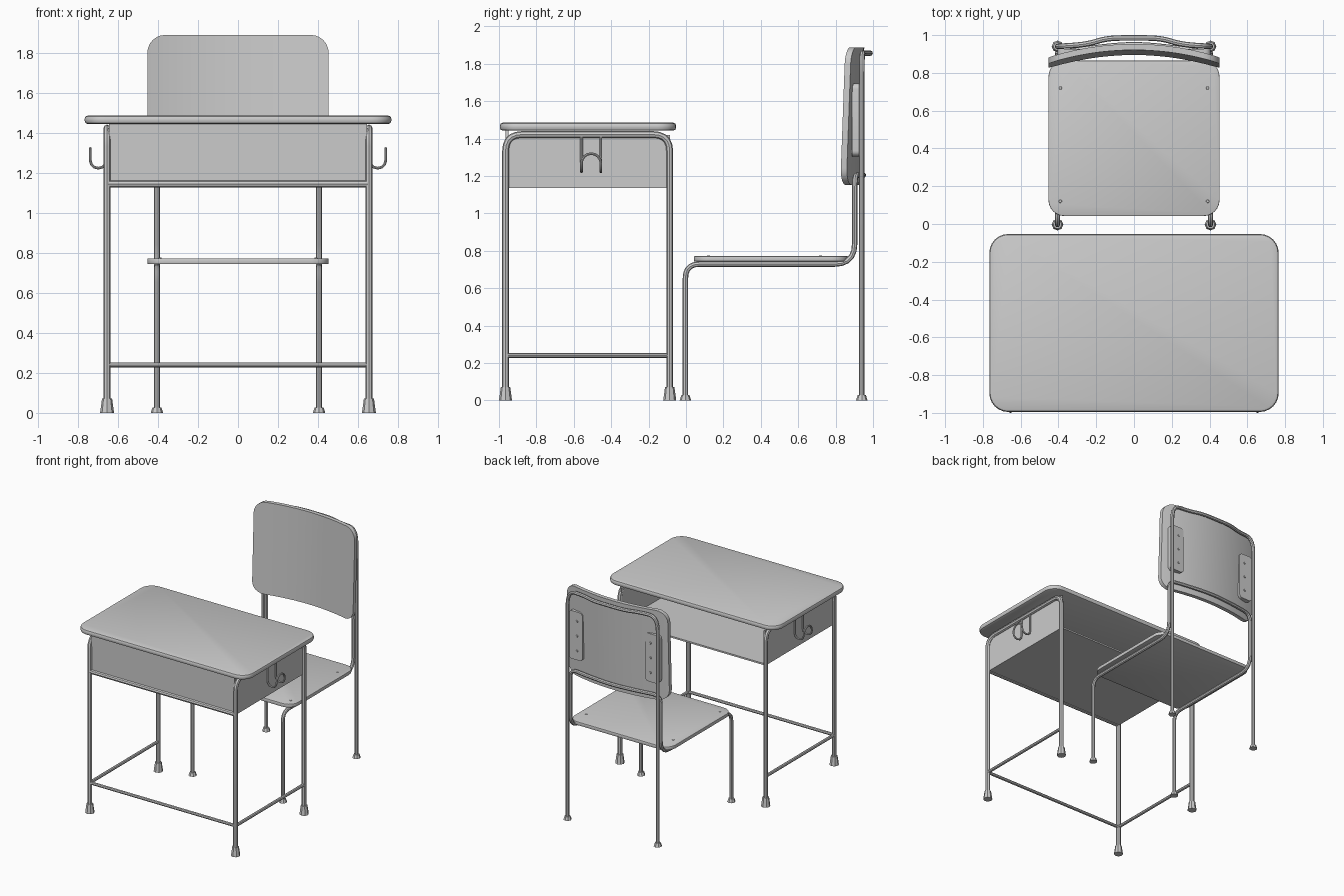
import bpy, bmesh, math
from mathutils import Vector as V

if "Cube" in bpy.data.objects:
    bpy.data.objects.remove(bpy.data.objects["Cube"])


def finish(ob, angle=30):
    bpy.ops.object.select_all(action='DESELECT')
    ob.select_set(True)
    bpy.context.view_layer.objects.active = ob
    if ob.type == 'CURVE':
        bpy.ops.object.convert(target='MESH')
    bpy.ops.object.shade_smooth_by_angle(angle=math.radians(angle))
    return bpy.context.object


def from_bmesh(name, bm):
    bmesh.ops.recalc_face_normals(bm, faces=bm.faces)
    me = bpy.data.meshes.new(name)
    bm.to_mesh(me)
    bm.free()
    ob = bpy.data.objects.new(name, me)
    bpy.context.collection.objects.link(ob)
    return finish(ob)


def fillet(pts, radii, n=5):
    """Round the inner corners of a path with quadratic arcs."""
    pts = [V(p) for p in pts]
    out = [pts[0]]
    for a, p, b, r in zip(pts, pts[1:], pts[2:], radii):
        r1, r2 = min(r, (a - p).length * .48), min(r, (b - p).length * .48)
        s, e = p + (a - p).normalized() * r1, p + (b - p).normalized() * r2
        for i in range(n + 1):
            t = i / n
            out.append(s * (1 - t) ** 2 + p * 2 * t * (1 - t) + e * t * t)
    return out + [pts[-1]]


def tube(name, pts, radius):
    """Eight-sided tube along a path."""
    cu = bpy.data.curves.new(name, 'CURVE')
    cu.dimensions = '3D'
    cu.bevel_depth, cu.bevel_resolution, cu.use_fill_caps = radius, 2, True
    sp = cu.splines.new('POLY')
    sp.points.add(len(pts) - 1)
    for q, p in zip(sp.points, pts):
        q.co = (*p, 1)
    ob = bpy.data.objects.new(name, cu)
    bpy.context.collection.objects.link(ob)
    return finish(ob)


def box(name, lo, hi):
    bm = bmesh.new()
    bmesh.ops.create_cube(bm, size=1)
    for v in bm.verts:
        v.co = [(a + b) / 2 + c * (b - a) for a, b, c in zip(lo, hi, v.co)]
    return from_bmesh(name, bm)


def board(name, x, y, z, r, bevel, axis='z'):
    """Rounded-corner board; x, y, z are (min, max) ranges."""
    u, w, t = (x, y, z) if axis == 'z' else (x, z, y)
    bm = bmesh.new()
    ring = []
    for cx, cy, start in ((u[1] - r, w[1] - r, 0), (u[0] + r, w[1] - r, 90),
                          (u[0] + r, w[0] + r, 180), (u[1] - r, w[0] + r, 270)):
        for i in range(7):
            a = math.radians(start + i * 15)
            p, q = cx + r * math.cos(a), cy + r * math.sin(a)
            ring.append(bm.verts.new((p, q, t[0]) if axis == 'z' else (p, t[0], q)))
    face = bm.faces.new(ring)
    ext = bmesh.ops.extrude_face_region(bm, geom=[face])['geom']
    d = V((0, 0, t[1] - t[0])) if axis == 'z' else V((0, t[1] - t[0], 0))
    bmesh.ops.translate(bm, vec=d, verts=[g for g in ext if isinstance(g, bmesh.types.BMVert)])
    if bevel:
        rims = [e for e in bm.edges if any(len(f.verts) > 4 for f in e.link_faces)]
        bmesh.ops.bevel(bm, geom=rims, offset=bevel, segments=2, profile=.5, affect='EDGES')
    return from_bmesh(name, bm)


def cone(name, loc, r1, r2, h, sides=8):
    bm = bmesh.new()
    bmesh.ops.create_cone(bm, cap_ends=True, segments=sides, radius1=r1, radius2=r2, depth=h)
    bmesh.ops.translate(bm, vec=(loc[0], loc[1], loc[2] + h / 2), verts=bm.verts)
    return from_bmesh(name, bm)


# ---- Desk ----
board('desk_top', (-.766, .766), (-.995, -.053), (1.443, 1.485), .1, .015)
FRONT, BACK, LEG_X = -.965, -.087, .654

# tray: floor, front panel and the rail under it
box('tray_floor', (-.645, -.95, 1.135), (.645, -.09, 1.148))
box('tray_front_panel', (-.645, -.965, 1.14), (.645, -.95, 1.443))
tube('tray_front_rail', [(-.65, FRONT, 1.143), (.65, FRONT, 1.143)], .017)
tube('front_stretcher', [(-LEG_X, FRONT, .24), (LEG_X, FRONT, .24)], .0125)

for s, side in ((-1, 'left'), (1, 'right')):
    x = s * LEG_X
    # inverted U leg frame
    tube(side + '_leg_frame',
         fillet([(x, FRONT, .02), (x, FRONT, 1.422), (x, BACK, 1.422), (x, BACK, .02)], [.09, .09]), .018)
    tube(side + '_stretcher', [(x, FRONT, .24), (x, BACK, .24)], .0125)
    box(side + '_tray_panel', (min(s * .638, s * .65), -.955, 1.135), (max(s * .638, s * .65), -.085, 1.42))
    for y, end in ((FRONT, 'front'), (BACK, 'back')):
        cone(f'{side}_{end}_desk_foot', (x, y, 0), .035, .025, .072)
    # double bag hook: two J wires joined by an arch
    yc, hw = -.507, .052
    j = [(.04 * math.cos(a), .04 * math.sin(a)) for a in (math.pi * (1 + i / 6) for i in range(7))]
    near = [(s * .658, yc - hw, 1.42)] + [(s * (.698 + dx), yc - hw, 1.262 + dz) for dx, dz in j]
    arch = [(s * .738, yc - hw * math.cos(a), 1.268 + .052 * math.sin(a))
            for a in (math.pi * i / 8 for i in range(9))]
    far = [(p[0], 2 * yc - p[1], p[2]) for p in reversed(near)]
    tube(side + '_bag_hook', near + arch + far, .007)

# ---- Chair ----
board('seat', (-.453, .453), (.042, .865), (.743, .772), .085, .005)
CX, REAR = .405, .94

# inner frame: front legs, seat rails, uprights and lower back rail in one tube
half = [(CX, -.003, .01), (CX, -.003, .729), (CX, .902, .729), (CX, .902, 1.205), (.24, .93, 1.205)]
radii = [.075, .11, .07, .1]
mirror = [(-x, y, z) for x, y, z in reversed(half)]
tube('seat_frame', fillet(half + [(0, .955, 1.205)] + mirror, radii + [.15] + radii[::-1]), .0145)

# outer frame: rear legs and top back rail in one tube
half = [(CX, REAR, .01), (CX, REAR, 1.857), (.25, .95, 1.857), (.14, .985, 1.857)]
radii = [.12, .08, .08]
mirror = [(-x, y, z) for x, y, z in reversed(half)]
tube('back_frame', fillet(half + mirror, radii + radii[::-1]), .0145)

# curved, slightly reclined backrest built from vertical columns
W, Z0, Z1, R, T = .453, 1.153, 1.888, .09, .032
xs = [W - R + R * math.cos(math.radians(a)) for a in range(0, 91, 15)]
xs += [(W - R) * (1 - i / 6) for i in range(1, 7)]
xs = xs + [-x for x in reversed(xs[:-1])]
bm = bmesh.new()
cols = []
for x in xs:
    over = max(0, abs(x) - (W - R))
    cut = R - math.sqrt(max(0, R * R - over * over))
    col = []
    for z, t in ((Z0 + cut, 0), (Z1 - cut, 0), (Z1 - cut, T), (Z0 + cut, T)):
        col.append(bm.verts.new((x, .908 + .036 * (z - 1.52) - .34 * x * x + t, z)))
    cols.append(col)
for a, b in zip(cols, cols[1:]):
    for i in range(4):
        bm.faces.new((a[i], a[(i + 1) % 4], b[(i + 1) % 4], b[i]))
bm.faces.new(cols[0])
bm.faces.new(cols[-1])
from_bmesh('backrest', bm)

for s, side in ((-1, 'left'), (1, 'right')):
    # mounting plate with bolts between backrest and frame
    x0, x1 = sorted((s * .28, s * .405))
    board(side + '_back_plate', (x0, x1), (.888, .926), (1.305, 1.695), .03, 0, 'y')
    for z in (1.38, 1.5, 1.62):
        bolt = cone(f'{side}_back_bolt', (0, 0, 0), .01, .007, .008)
        bolt.rotation_euler = (-math.pi / 2, 0, 0)
        bolt.location = (s * .33, .925, z)
    for y in (.12, .72):
        cone(side + '_seat_bolt', (s * .39, y, .77), .01, .007, .005)
    for y, end in ((-.003, 'front'), (REAR, 'rear')):
        cone(f'{side}_{end}_chair_foot', (s * CX, y, 0), .031, .022, .028)
